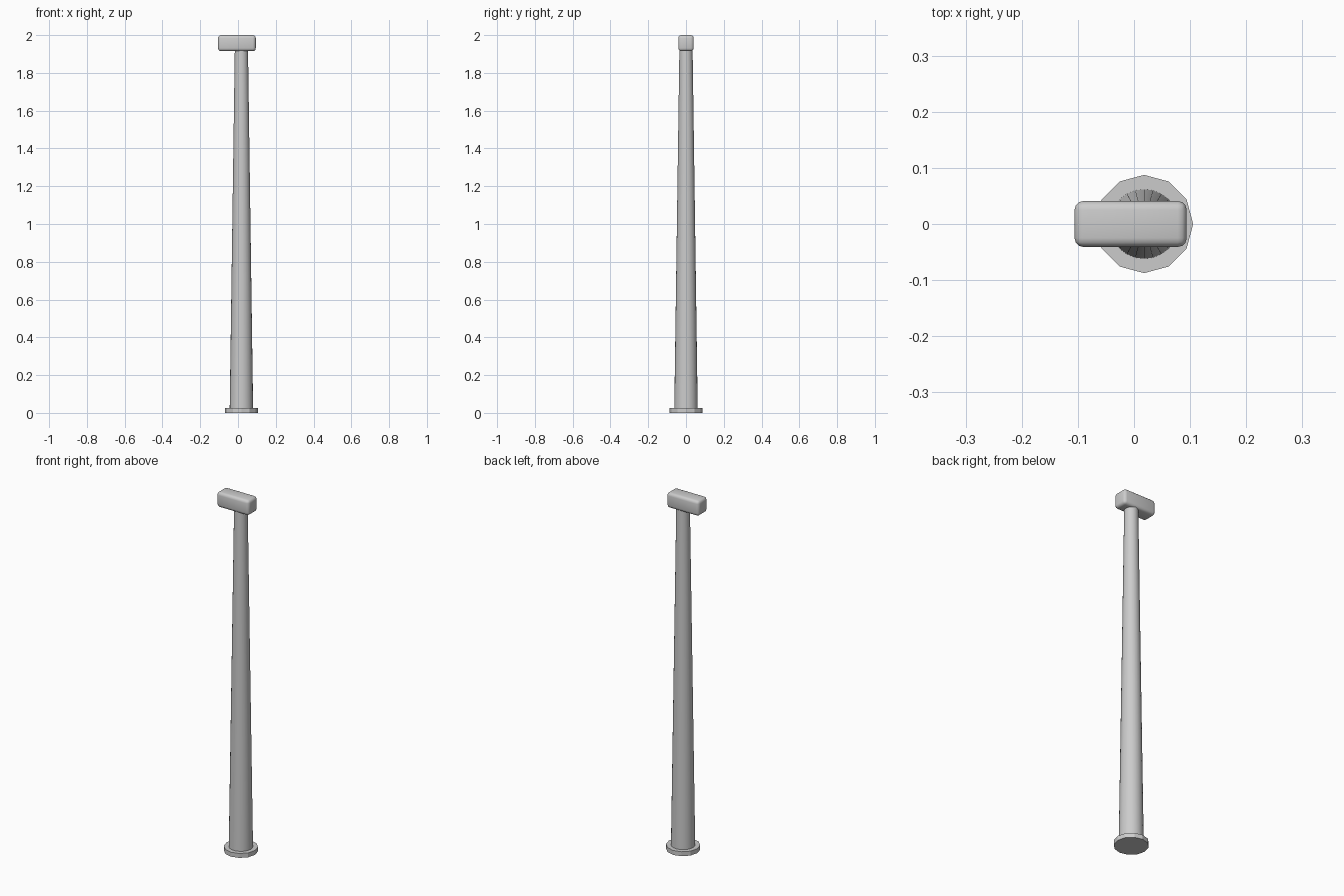
import bpy, math

if "Cube" in bpy.data.objects:
    bpy.data.objects.remove(bpy.data.objects["Cube"])

CX = 0.018  # pole axis; the head overhangs towards -x


def finish(name, angle=None):
    ob = bpy.context.object
    ob.name = name
    if angle:
        bpy.ops.object.shade_smooth_by_angle(angle=math.radians(angle))
    return ob


def cone(name, sides, r1, r2, z0, z1, angle=None):
    bpy.ops.mesh.primitive_cone_add(vertices=sides, radius1=r1, radius2=r2,
                                    depth=z1 - z0, location=(CX, 0, (z0 + z1) / 2),
                                    rotation=(0, 0, math.pi / 2))
    return finish(name, angle)


# Twelve-sided base plate
cone("base_plate", 12, 0.0875, 0.0875, 0.0, 0.025)

# Tapered pole
cone("pole", 24, 0.062, 0.035, 0.02, 1.92, 30)

# Rounded block on top
bpy.ops.mesh.primitive_cube_add(size=1, location=(-0.006, 0, 1.9575))
head = bpy.context.object
head.scale = (0.2, 0.082, 0.085)
bpy.ops.object.transform_apply(location=False, rotation=False, scale=True)
bevel = head.modifiers.new("rounded_edges", 'BEVEL')
bevel.width = 0.016
bevel.segments = 3
bpy.ops.object.modifier_apply(modifier=bevel.name)
finish("head_block", 40)
